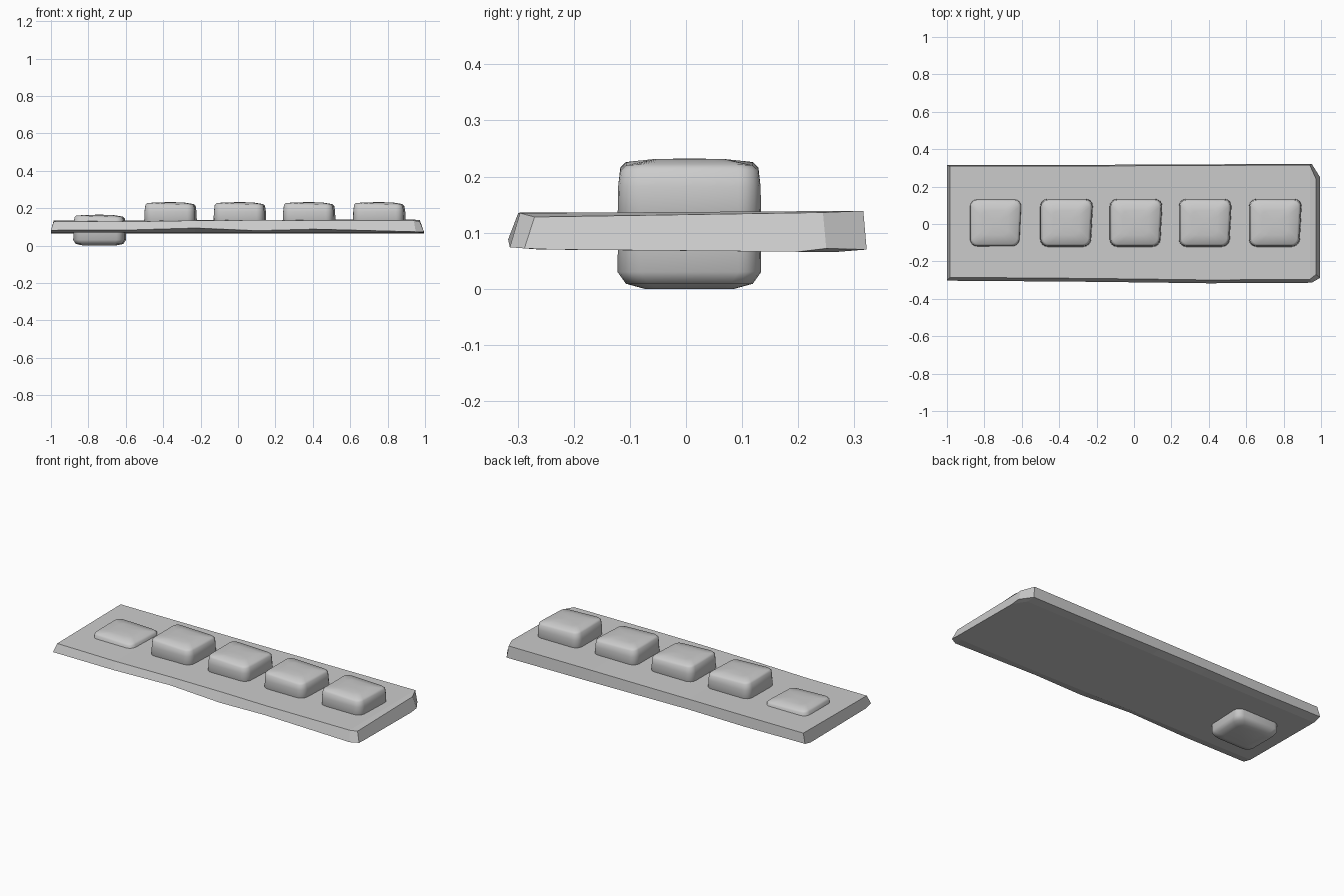
import bpy, bmesh, math

cube = bpy.data.objects.get("Cube")
if cube:
    bpy.data.objects.remove(cube, do_unlink=True)

grey = bpy.data.materials.new("plain_grey")
grey.use_nodes = True
COLOUR = (0.6, 0.6, 0.6, 1)
grey.diffuse_color = COLOUR
grey.node_tree.nodes["Principled BSDF"].inputs["Base Color"].default_value = COLOUR


def skin(name, rings, smooth_angle):
    """Bridge a list of equal point rings and cap both ends."""
    bm = bmesh.new()
    loops = [[bm.verts.new(p) for p in ring] for ring in rings]
    n = len(loops[0])
    for a, b in zip(loops, loops[1:]):
        for i in range(n):
            j = (i + 1) % n
            bm.faces.new((a[i], a[j], b[j], b[i]))
    bm.faces.new(loops[0])
    bm.faces.new(loops[-1])
    bmesh.ops.recalc_face_normals(bm, faces=bm.faces)
    mesh = bpy.data.meshes.new(name)
    bm.to_mesh(mesh)
    bm.free()
    mesh.materials.append(grey)
    obj = bpy.data.objects.new(name, mesh)
    bpy.context.collection.objects.link(obj)
    bpy.ops.object.select_all(action='DESELECT')
    obj.select_set(True)
    bpy.context.view_layer.objects.active = obj
    if smooth_angle:
        bpy.ops.object.shade_smooth_by_angle(angle=math.radians(smooth_angle))
    return obj


# Rough-hewn base slab: x at top, x at bottom, front y, back y,
# front top z, front lower edge z, back top z, back lower edge z
stations = [
    (-0.985, -1.00, -0.300, 0.315, 0.130, 0.082, 0.135, 0.078),
    (-0.60, -0.60, -0.303, 0.316, 0.128, 0.083, 0.135, 0.074),
    (-0.23, -0.23, -0.306, 0.316, 0.134, 0.094, 0.136, 0.078),
    (0.10, 0.10, -0.310, 0.318, 0.136, 0.080, 0.137, 0.075),
    (0.40, 0.40, -0.314, 0.319, 0.135, 0.088, 0.138, 0.072),
    (0.94, 0.95, -0.311, 0.322, 0.135, 0.074, 0.139, 0.070),
    (0.972, 0.995, -0.285, 0.250, 0.128, 0.072, 0.136, 0.072),
]
rings = []
for xt, xb, yf, yb, zft, zfb, zbt, zbb in stations:
    rings.append([
        (xt, yf + 0.015, zft), (xb, yf - 0.003, zfb),
        (xb, yf + 0.05, 0.070), (xb, yb - 0.05, 0.066),
        (xb, yb, zbb), (xt, yb - 0.006, zbt)])
skin("base_slab", rings, 0)


# Rounded-square buttons with a softly crowned top
def outline(cx, half_x, half_y, radius, lean, z_rule):
    pts = []
    for k in range(4):
        sx = 1 if k in (0, 3) else -1
        sy = 1 if k < 2 else -1
        for s in range(5):
            a = math.pi / 2 * (k + s / 4)
            x = sx * (half_x - radius) + radius * math.cos(a)
            y = sy * (half_y - radius) + radius * math.sin(a)
            pts.append((cx + x + lean * y * (x > 0), 0.006 + y, z_rule(x, y)))
    return pts


def button(name, cx, bottom, top):
    layers = [  # half x, half y, corner radius, base height, crown sign
        (0.085, 0.080, 0.03, bottom, 0),
        (0.125, 0.113, 0.04, bottom + 0.009, 0),
        (0.139, 0.128, 0.04, bottom + 0.030, 0),
        (0.137, 0.127, 0.04, top - 0.050, 0),
        (0.132, 0.123, 0.035, top - 0.016, 1),
        (0.122, 0.113, 0.03, top - 0.007, 1),
        (0.070, 0.065, 0.03, top - 0.001, 0),
        (0.020, 0.020, 0.01, top, 0)]
    rings = []
    for hx, hy, r, z, crown in layers:
        # rim rises at mid-side and dips at the right-hand corners
        def rule(x, y, z=z, crown=crown):
            rise = 0.005 * (1 - (y / 0.125) ** 2)
            dip = 0.006 if x > 0.09 and abs(y) > 0.08 else 0
            return z + crown * (rise - dip)
        rings.append(outline(cx, hx, hy, r, 0.05, rule))
    skin(name, rings, 50)


button("pressed_button", -0.742, 0.0, 0.165)
for i, x in enumerate((-0.363, 0.008, 0.378, 0.753)):
    button(f"raised_button_{i + 1}", x, 0.085, 0.232)
